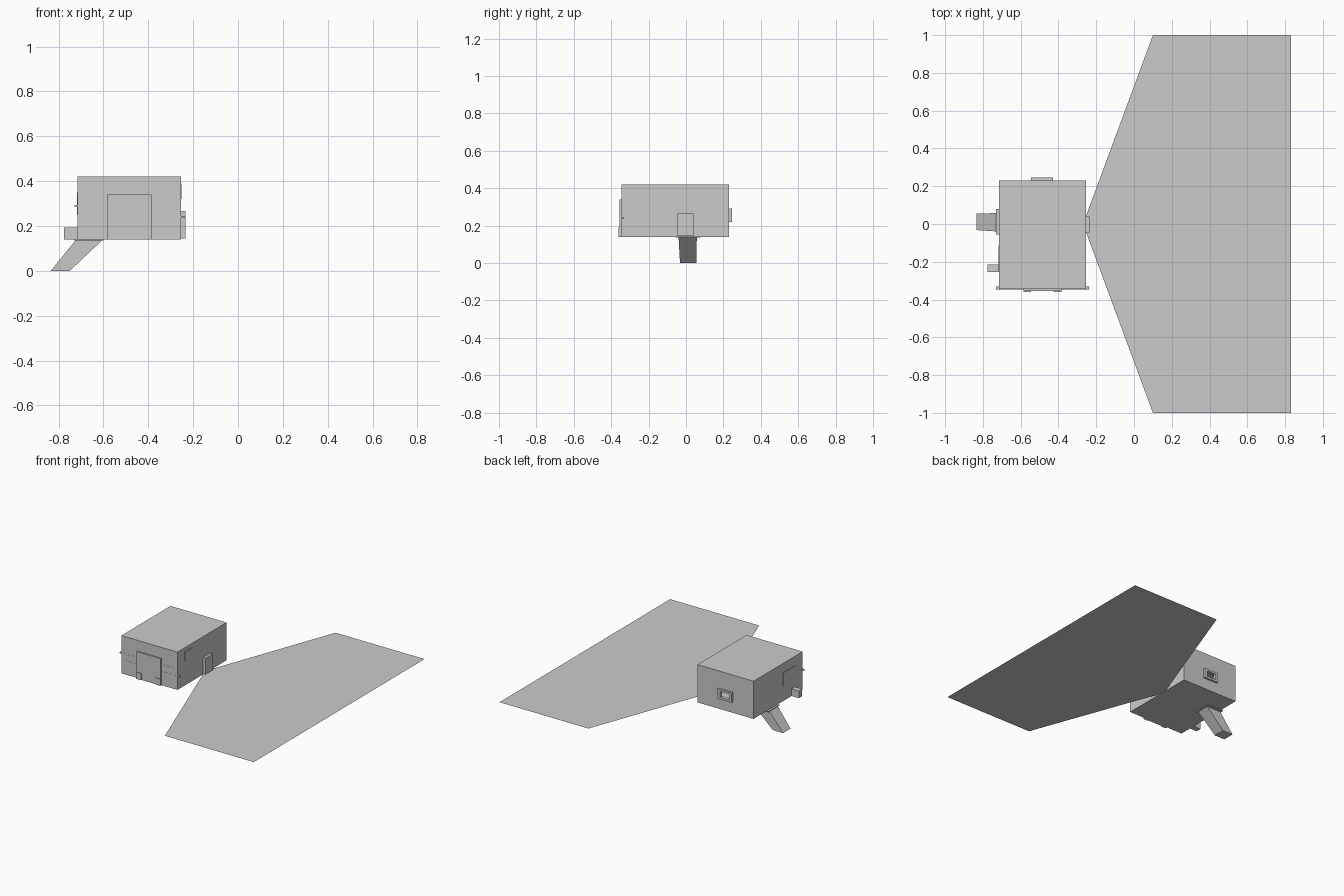
import bpy, bmesh


def mesh(name, verts, faces):
    me = bpy.data.meshes.new(name)
    me.from_pydata(verts, [], faces)
    bm = bmesh.new()
    bm.from_mesh(me)
    bmesh.ops.recalc_face_normals(bm, faces=bm.faces)
    bm.to_mesh(me)
    bm.free()
    ob = bpy.data.objects.new(name, me)
    bpy.context.collection.objects.link(ob)
    return ob


HEX = [(0, 1, 2, 3), (4, 5, 6, 7), (0, 1, 5, 4), (1, 2, 6, 5), (2, 3, 7, 6), (3, 0, 4, 7)]


def box(name, x, y, z):
    v = [(a, b, c) for c in z for a, b in
         ((x[0], y[0]), (x[1], y[0]), (x[1], y[1]), (x[0], y[1]))]
    return mesh(name, v, HEX)


def cut(target, cutter):
    m = target.modifiers.new("cut", 'BOOLEAN')
    m.operation = 'DIFFERENCE'
    m.solver = 'EXACT'
    m.object = cutter
    cutter.hide_render = True
    cutter.hide_viewport = True


# hollow building with a rear window opening
X, Y, Z = (-0.715, -0.255), (-0.345, 0.23), (0.14, 0.42)
house = box("house_shell", X, Y, Z)
cut(house, box("room_cutter", (-0.705, -0.265), (-0.335, 0.22), (0.15, 0.41)))
hole = box("window_cutter", (-0.525, -0.45), (0.2, 0.26), (0.235, 0.278))
cut(house, hole)
frame = box("window_frame", (-0.545, -0.43), (0.228, 0.245), (0.22, 0.293))
cut(frame, hole)

# flat fan-shaped yard on the right
s = 0.145
mesh("yard_sheet", [(-0.255, -0.04, s), (0.1, -1, s), (0.83, -1, s),
                    (0.83, 1, s), (0.1, 1, s), (-0.255, 0.04, s)],
     [(0, 1, 2, 3, 4, 5)])

# sloping chute on the left, with a thin collar under the floor
mesh("chute", [(-0.72, -0.04, 0.142), (-0.6, -0.04, 0.142),
               (-0.6, 0.058, 0.142), (-0.72, 0.058, 0.142),
               (-0.835, -0.032, 0), (-0.75, -0.032, 0),
               (-0.75, 0.055, 0), (-0.835, 0.055, 0)], HEX)
box("chute_collar", (-0.73, -0.6), (-0.055, 0.08), (0.136, 0.142))

# front door panel and its foot blocks
box("front_door", (-0.585, -0.385), (-0.356, -0.34), (0.19, 0.34))
box("door_sill", (-0.545, -0.425), (-0.354, -0.34), (0.14, 0.2))
for x in (-0.585, -0.425):
    box("door_foot", (x, x + 0.04), (-0.36, -0.34), (0.14, 0.19))

# thin rails along the front wall
box("upper_rail", (-0.73, -0.26), (-0.346, -0.332), (0.286, 0.294))
box("lower_rail", (-0.7, -0.238), (-0.346, -0.332), (0.236, 0.244))

# side door, step box and shallow wall panels
box("side_door", (-0.26, -0.235), (-0.045, 0.04), (0.145, 0.266))
box("side_box", (-0.775, -0.71), (-0.255, -0.215), (0.14, 0.193))
box("right_wall_panel", (-0.26, -0.253), (-0.26, -0.17), (0.32, 0.39))
box("left_wall_panel", (-0.718, -0.71), (-0.255, -0.115), (0.25, 0.35))
